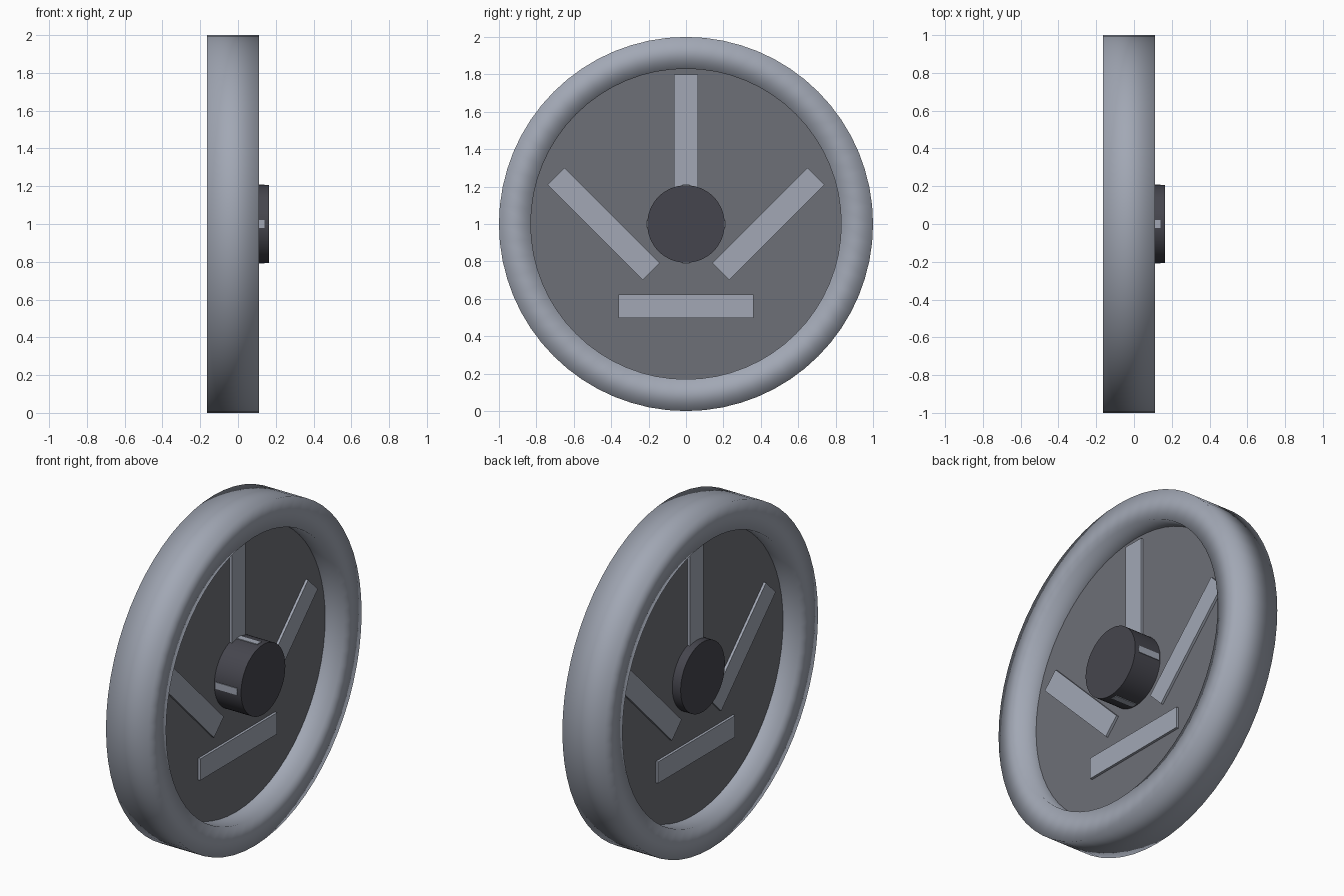
import bpy
import bmesh
import math
from mathutils import Matrix, Vector

cube = bpy.data.objects.get("Cube")
if cube:
    bpy.data.objects.remove(cube, do_unlink=True)

AXLE = Vector((0, 0, 1))     # wheel centre; the axle runs along x
SIDES = 64


def material(name, colour):
    mat = bpy.data.materials.new(name)
    mat.use_nodes = True
    mat.diffuse_color = (*colour, 1)
    mat.node_tree.nodes["Principled BSDF"].inputs["Base Color"].default_value = (*colour, 1)
    return mat


light_grey = material("light blue grey", (0.36, 0.39, 0.46))
mid_grey = material("mid grey", (0.155, 0.16, 0.185))
dark_grey = material("dark grey", (0.06, 0.06, 0.075))


def finish(name, bm, mat):
    bmesh.ops.recalc_face_normals(bm, faces=bm.faces)
    mesh = bpy.data.meshes.new(name)
    bm.to_mesh(mesh)
    bm.free()
    mesh.materials.append(mat)
    obj = bpy.data.objects.new(name, mesh)
    obj.location = AXLE
    bpy.context.collection.objects.link(obj)
    return obj


def lathe(name, profile, mat, closed):
    """Turn an (x, radius) profile about the axle."""
    bm = bmesh.new()
    verts = [bm.verts.new((x, 0, r)) for x, r in profile]
    pairs = list(zip(verts, verts[1:]))
    if closed:
        pairs.append((verts[-1], verts[0]))
    edges = [bm.edges.new(pair) for pair in pairs]
    bmesh.ops.spin(bm, geom=verts + edges, cent=(0, 0, 0), axis=(1, 0, 0),
                   angle=math.tau, steps=SIDES, use_merge=True)
    bmesh.ops.remove_doubles(bm, verts=bm.verts, dist=0.0001)
    return finish(name, bm, mat)


def smooth(obj, angle=None):
    bpy.ops.object.select_all(action="DESELECT")
    obj.select_set(True)
    bpy.context.view_layer.objects.active = obj
    if angle is None:
        bpy.ops.object.shade_smooth()
    else:
        bpy.ops.object.shade_smooth_by_angle(angle=angle)


def box(name, x0, x1, centre, size, turn, mat):
    """Box from x0 to x1, with its centre and size in the wheel plane."""
    bm = bmesh.new()
    place = (Matrix.Translation(((x0 + x1) / 2, *centre))
             @ Matrix.Rotation(turn, 4, "X")
             @ Matrix.Diagonal((x1 - x0, *size, 1)))
    bmesh.ops.create_cube(bm, size=1, matrix=place)
    return finish(name, bm, mat)


# Rim: a square-edged band with soft shading all round
rim = lathe("rim", [(-0.165, 0.83), (-0.165, 1), (0.11, 1), (0.11, 0.83)], light_grey, True)
smooth(rim)

# Web disc and hub
disc = lathe("web_disc", [(-0.055, 0), (-0.055, 0.835), (-0.01, 0.835), (-0.01, 0)], mid_grey, False)
hub = lathe("hub", [(-0.11, 0), (-0.11, 0.207), (0.165, 0.207), (0.165, 0)], dark_grey, False)
for part in (disc, hub):
    smooth(part, math.radians(30))

# Raised bars, showing on both faces of the disc
REACH = 0.44
bars = {
    "top_bar": ((0, REACH), math.pi / 2),
    "rear_bar": ((REACH, 0), math.pi / 4),
    "front_bar": ((-REACH, 0), -math.pi / 4),
    "bottom_bar": ((0, -REACH), 0),
}
for name, (centre, turn) in bars.items():
    box(name, -0.07, 0.005, centre, (0.72, 0.127), turn, light_grey)

# Crossed keys, just breaking through the hub wall
for name, turn in (("level_key", 0), ("upright_key", math.pi / 2)):
    box(name, 0, 0.14, (0, 0), (0.42, 0.04), turn, light_grey)
